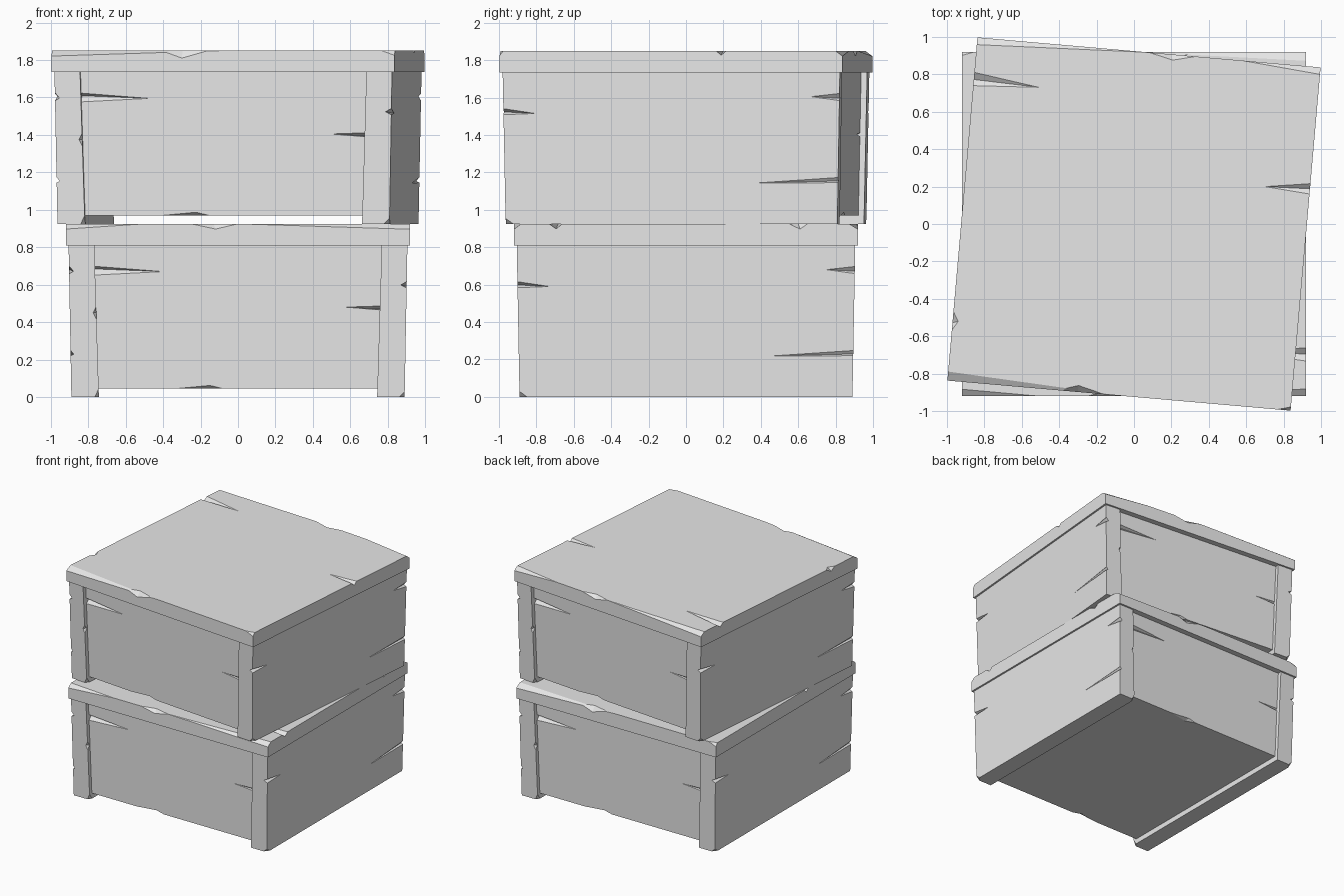
import bpy, bmesh
from math import pi, radians
from mathutils import Matrix, Vector

if "Cube" in bpy.data.objects:
    bpy.data.objects.remove(bpy.data.objects["Cube"], do_unlink=True)

grey = bpy.data.materials.new("plain_grey")
grey.use_nodes = True
grey.diffuse_color = (0.8, 0.8, 0.8, 1)
grey.node_tree.nodes["Principled BSDF"].inputs["Base Color"].default_value = (0.8, 0.8, 0.8, 1)

HALF_TURN = Matrix.Rotation(pi, 4, "Z")


def hull(name, points):
    """Object with the convex hull of the points as its mesh."""
    bm = bmesh.new()
    for p in points:
        bm.verts.new(p)
    res = bmesh.ops.convex_hull(bm, input=bm.verts)
    bmesh.ops.delete(bm, geom=list({v for v in res["geom_interior"] + res["geom_unused"]
                                    if isinstance(v, bmesh.types.BMVert)}), context="VERTS")
    bmesh.ops.dissolve_limit(bm, angle_limit=0.001, verts=bm.verts, edges=bm.edges)
    bmesh.ops.recalc_face_normals(bm, faces=bm.faces)
    mesh = bpy.data.meshes.new(name)
    bm.to_mesh(mesh)
    bm.free()
    ob = bpy.data.objects.new(name, mesh)
    bpy.context.collection.objects.link(ob)
    return ob


def slab(name, x0, x1, y, z0, z1):
    """Tapered board; x0, x1 and y are (bottom, top) pairs."""
    return hull(name, [(x[i], s * y[i], (z0, z1)[i])
                       for i in (0, 1) for x in (x0, x1) for s in (-1, 1)])


def carve(ob, cuts):
    """Cut splits and chips: each is a push direction and points on the surface."""
    cutters = []
    for push, points in cuts:
        pts = [Vector(p) for p in points]
        cutter = hull("cutter", pts + [p + Vector(push) for p in pts])
        cutter.hide_render = True
        mod = ob.modifiers.new("cut", "BOOLEAN")
        mod.operation, mod.solver, mod.object = "DIFFERENCE", "EXACT", cutter
        cutters.append(cutter)
    bpy.context.view_layer.update()
    result = bpy.data.meshes.new_from_object(
        ob.evaluated_get(bpy.context.evaluated_depsgraph_get()))
    ob.modifiers.clear()
    ob.data = result
    for c in cutters:
        bpy.data.objects.remove(c, do_unlink=True)
    result.materials.clear()
    result.materials.append(grey)
    return ob


def turned(cuts):
    """The same cuts on the opposite side."""
    return [(HALF_TURN @ Vector(d), [HALF_TURN @ Vector(p) for p in pts]) for d, pts in cuts]


OUT_X, OUT_Y, UP = (0.1, 0, 0), (0, -0.1, 0), (0, 0, 0.1)

# Splits in the recessed front panel
panel_cuts = [
    (OUT_Y, [(-0.79, -0.87, 0.70), (-0.79, -0.87, 0.65), (-0.4, -0.87, 0.67), (-0.79, -0.835, 0.685)]),
    (OUT_Y, [(0.79, -0.867, 0.487), (0.79, -0.867, 0.463), (0.57, -0.867, 0.48), (0.79, -0.84, 0.467)]),
    ((0, -0.05, -0.05), [(-0.33, -0.86, 0.045), (-0.08, -0.86, 0.045),
                         (-0.15, -0.86, 0.062), (-0.17, -0.83, 0.045)]),
]

# Splits and chips in a side board
board_cuts = [
    (OUT_X, [(0.9, -0.93, 0.62), (0.9, -0.93, 0.582), (0.9, -0.73, 0.59), (0.865, -0.93, 0.6)]),
    (OUT_X, [(0.9, 0.93, 0.70), (0.9, 0.93, 0.655), (0.9, 0.75, 0.68), (0.875, 0.93, 0.67)]),
    (OUT_X, [(0.893, 0.93, 0.25), (0.893, 0.93, 0.22), (0.893, 0.45, 0.218), (0.877, 0.93, 0.23)]),
    ((0.1, -0.1, -0.1), [(0.89, -0.85, 0), (0.89, -0.89, 0.03), (0.86, -0.89, 0)]),
    ((-0.05, 0.03, 0), [(0.755, 0.9, 0.41), (0.755, 0.9, 0.49), (0.775, 0.9, 0.45), (0.755, 0.87, 0.45)]),
    ((-0.05, 0.05, -0.05), [(0.743, 0.89, 0.05), (0.765, 0.89, 0), (0.743, 0.86, 0)]),
]

# Worn edges, chips and splits in the lid
W, T = 0.92, 0.925
lid_cuts = [
    ((0, -0.1, 0.1), [(-0.95, -0.88, T), (-0.95, -W, 0.895), (-0.5, -W, T)]),
    ((0, -0.1, 0.1), [(0.95, -0.88, T), (0.95, -W, 0.895), (0, -W, T)]),
    ((0, 0.1, 0.1), [(0.95, 0.87, T), (0.95, W, 0.895), (0, W, T)]),
    ((-0.1, 0.1, 0.1), [(-W, 0.9, T), (-W, W, 0.9), (-0.85, W, T)]),
    ((0, -0.1, 0.1), [(-0.25, -W, T), (0, -W, T), (-0.12, -W, 0.897), (-0.13, -0.89, T)]),
    ((0, 0.1, 0.1), [(0.08, W, T), (0.33, W, T), (0.22, W, 0.885), (0.22, 0.885, T)]),
    ((0.1, 0, 0.1), [(W, 0.55, T), (W, 0.65, T), (W, 0.61, 0.897), (0.89, 0.6, T)]),
    (UP, [(0.94, -0.66, T), (0.94, -0.735, T), (0.57, -0.683, T), (0.94, -0.695, 0.897)]),
    (UP, [(-0.94, -0.24, T), (-0.94, -0.3, T), (-0.68, -0.26, T), (-0.94, -0.27, 0.9)]),
]


def crate(prefix, placement, lid_turn):
    """One crate: recessed body, two full-depth side boards and a lid."""
    body = slab(prefix + "_body", (-0.78, -0.8), (0.78, 0.8), (0.86, 0.873), 0.045, 0.815)
    carve(body, panel_cuts + turned(panel_cuts))
    parts = [body]
    for side, turn in (("left", Matrix()), ("right", HALF_TURN)):
        board = slab(f"{prefix}_{side}_board", (0.743, 0.768), (0.89, 0.905), (0.89, 0.905), 0, 0.815)
        carve(board, board_cuts)
        board.data.transform(turn)
        parts.append(board)
    lid = slab(prefix + "_lid", (-W, -W), (W, W), (W, W), 0.81, T)
    carve(lid, lid_cuts)
    lid.data.transform(lid_turn)
    parts.append(lid)
    for part in parts:
        part.matrix_world = placement


crate("lower", Matrix(), Matrix())
crate("upper", Matrix.Translation((0, 0, T)) @ Matrix.Rotation(radians(-5), 4, "Z"), HALF_TURN)
